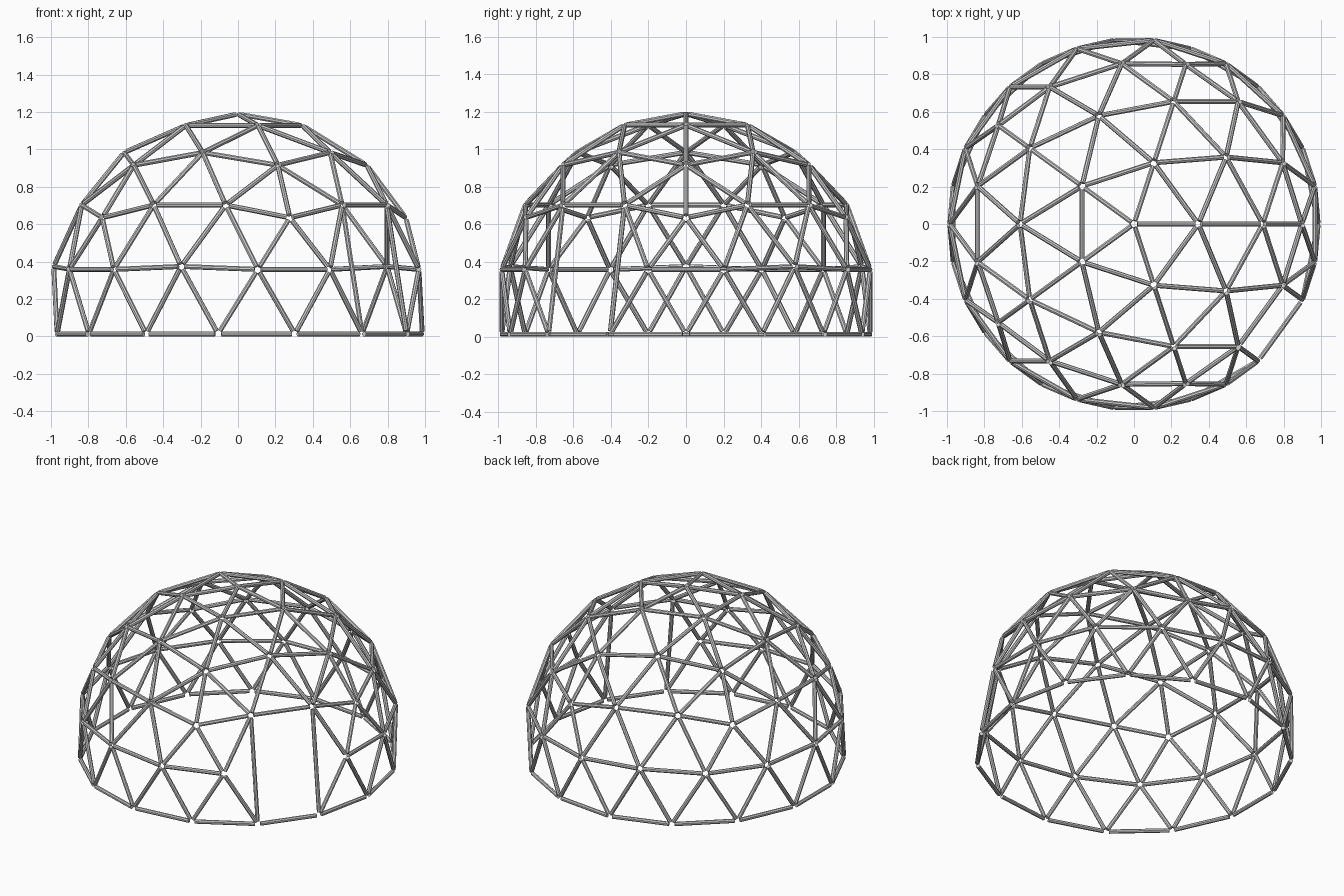
import bpy, bmesh
from math import sin, cos, radians, sqrt
from mathutils import Vector, Matrix

if "Cube" in bpy.data.objects:
    bpy.data.objects.remove(bpy.data.objects["Cube"])

R = 1.003          # sphere radius through the hubs
ZC = 0.186         # height of the sphere centre
RAD = 0.0135       # strut radius
SIDES = 8
TRIM = 0.018       # strut ends stop short of the hub
BASE_Z = 0.013
CENTRE = Vector((0, 0, ZC))


def ring(z, start):
    r = sqrt(1 - z * z)
    return [Vector((r * cos(radians(start + 72 * i)), r * sin(radians(start + 72 * i)), z))
            for i in range(5)]


# Icosahedron faces of the cap and the middle band
h = 1 / sqrt(5)
top, upper, lower = Vector((0, 0, 1)), ring(h, 0), ring(-h, 36)
faces = []
for i in range(5):
    j = (i + 1) % 5
    faces += [(top, upper[i], upper[j]), (upper[i], lower[i], upper[j]),
              (lower[i], lower[j], upper[j])]

# Three-way split of every face, keeping the upper five eighths of the sphere
nodes, edges = {}, set()


def node(p):
    if p.z < -0.2:
        return None
    key = tuple(round(c * 1000) for c in p)
    for k in nodes:
        if max(abs(a - b) for a, b in zip(k, key)) < 3:
            return k
    q = p.normalized() * R + CENTRE
    if p.z < -0.1:
        q.z = BASE_Z
    nodes[key] = q
    return key


for a, b, c in faces:
    g = {(i, j): node((a * i + b * j + c * (3 - i - j)) / 3)
         for i in range(4) for j in range(4 - i)}
    for (i, j), k in g.items():
        for n in ((i + 1, j), (i, j + 1), (i + 1, j - 1)):
            if k and g.get(n):
                edges.add(tuple(sorted((k, g[n]))))


def polar(az, r, z):
    return Vector((r * cos(radians(az)), r * sin(radians(az)), z))


def nearest(p):
    return min(nodes, key=lambda k: (nodes[k] - p).length)


# Doorway: one hub is left out and two long posts close the sides
gone = nearest(polar(324, 0.98, 0.37))
posts = [(nearest(Vector((0.56, -0.66, 0.7))), nearest(polar(312, 0.99, 0))),
         (nearest(Vector((0.80, -0.32, 0.7))), nearest(polar(336, 0.99, 0)))]
edges = sorted(e for e in edges if gone not in e)


def is_base(e):
    return all(nodes[k].z < 0.05 for k in e)


def struts(name, pairs, flat=False):
    bm = bmesh.new()
    for k0, k1 in pairs:
        p, q = nodes[k0], nodes[k1]
        mid, x = (p + q) / 2, (q - p).normalized()
        out = mid - CENTRE
        if flat:
            out.z = 0
        n = (out - x * out.dot(x)).normalized()
        # Frame: local z runs along the strut, a flat side faces outward
        m = Matrix((n, x.cross(n), x)).transposed().to_4x4()
        turn = Matrix.Rotation(radians(180 / SIDES), 4, 'Z')
        bmesh.ops.create_cone(bm, cap_ends=True, segments=SIDES, radius1=RAD, radius2=RAD,
                              depth=(q - p).length - 2 * TRIM,
                              matrix=Matrix.Translation(mid) @ m @ turn)
    me = bpy.data.meshes.new(name)
    bm.to_mesh(me)
    bm.free()
    bpy.context.collection.objects.link(bpy.data.objects.new(name, me))


struts("dome_struts", [e for e in edges if not is_base(e)])
struts("base_ring", [e for e in edges if is_base(e)], flat=True)
struts("door_posts", posts)
